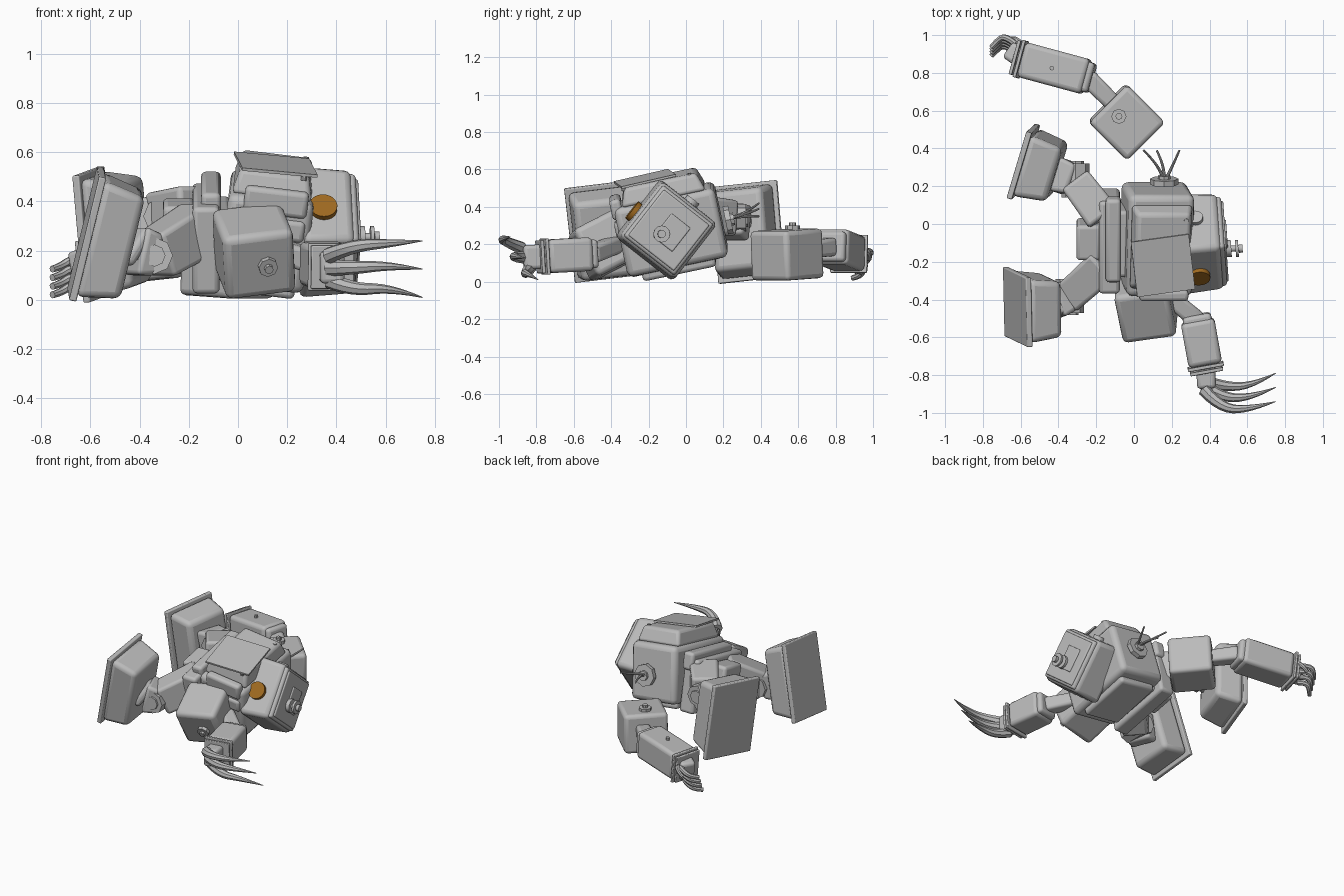
import bpy, bmesh, math
from mathutils import Vector, Matrix, Euler

if "Cube" in bpy.data.objects:
    bpy.data.objects.remove(bpy.data.objects["Cube"])


def material(name, rgb):
    m = bpy.data.materials.new(name)
    m.use_nodes = True
    m.diffuse_color = (*rgb, 1)
    m.node_tree.nodes["Principled BSDF"].inputs["Base Color"].default_value = (*rgb, 1)
    return m


GREY = material("grey metal", (0.5, 0.5, 0.5))
AMBER = material("amber lens", (0.35, 0.145, 0.015))


def frame(x_dir, z_hint=(0, 0, 1)):
    """Rotation whose local x follows x_dir and local z leans to z_hint."""
    x = Vector(x_dir).normalized()
    y = Vector(z_hint).cross(x).normalized()
    return Matrix((x, y, x.cross(y))).transposed()


def euler(x=0, y=0, z=0):
    return Euler([math.radians(a) for a in (x, y, z)]).to_matrix()


def finish(name, mesh, centre, rot, mat=GREY, bevel=0.0):
    mesh.materials.append(mat)
    obj = bpy.data.objects.new(name, mesh)
    bpy.context.collection.objects.link(obj)
    obj.matrix_world = Matrix.Translation(centre) @ rot.to_4x4()
    if bevel:
        mod = obj.modifiers.new("rounded edges", "BEVEL")
        mod.width, mod.segments = bevel, 3
    bpy.ops.object.select_all(action="DESELECT")
    obj.select_set(True)
    bpy.context.view_layer.objects.active = obj
    bpy.ops.object.shade_smooth_by_angle(angle=math.radians(35))


def box(name, centre, size, rot=euler(), taper=1, axis=0, bevel=0.02):
    """Box whose positive end on the given axis is scaled by taper."""
    bm = bmesh.new()
    bmesh.ops.create_cube(bm, size=1)
    for v in bm.verts:
        k = taper if v.co[axis] > 0 else 1
        v.co = Vector(c * s * (1 if i == axis else k)
                      for i, (c, s) in enumerate(zip(v.co, size)))
    mesh = bpy.data.meshes.new(name)
    bm.to_mesh(mesh)
    bm.free()
    finish(name, mesh, centre, rot, bevel=bevel)


def beam(name, a, b, width, height, taper=1, bevel=0.02):
    a, b = Vector(a), Vector(b)
    box(name, (a + b) / 2, ((b - a).length, width, height),
        frame(b - a), taper, bevel=bevel)


def disc(name, centre, direction, radius, depth, sides=8, mat=GREY):
    bm = bmesh.new()
    bmesh.ops.create_cone(bm, cap_ends=True, segments=sides, radius1=radius,
                          radius2=radius, depth=depth)
    mesh = bpy.data.meshes.new(name)
    bm.to_mesh(mesh)
    bm.free()
    rot = Vector(direction).to_track_quat("Z", "Y").to_matrix()
    finish(name, mesh, centre, rot, mat)


def bolt(name, centre, direction, radius=0.04):
    d = Vector(direction).normalized()
    disc(name + "_nut", centre, d, radius, 0.03)
    disc(name + "_pin", Vector(centre) + d * 0.02, d, radius * 0.45, 0.025)


def tube(name, points, radius, tip=1.0):
    """Smooth tube through the points, thinning towards its tip."""
    cu = bpy.data.curves.new(name, "CURVE")
    cu.dimensions, cu.bevel_depth, cu.bevel_resolution = "3D", radius, 2
    cu.use_fill_caps = True
    sp = cu.splines.new("NURBS")
    sp.points.add(len(points) - 1)
    for i, (p, co) in enumerate(zip(sp.points, points)):
        p.co = (*co, 1)
        p.radius = 1 + (tip - 1) * (i / (len(points) - 1)) ** 1.6
    sp.order_u, sp.use_endpoint_u, sp.resolution_u = 3, True, 4
    tmp = bpy.data.objects.new(name + "_path", cu)
    bpy.context.collection.objects.link(tmp)
    mesh = bpy.data.meshes.new_from_object(tmp.evaluated_get(
        bpy.context.evaluated_depsgraph_get()))
    bpy.data.objects.remove(tmp)
    mesh.materials.clear()
    finish(name, mesh, (0, 0, 0), euler())


# Torso, lying along x and leaning to one side
TR = euler(12, 7, 0)
TC = Vector((0.12, -0.08, 0.28))


def on_torso(x, y, z):
    return TC + TR @ Vector((x, y, z))


box("torso", TC, (0.35, 0.55, 0.38), TR, bevel=0.035)
box("torso_cap", on_torso(0, 0, 0.235), (0.33, 0.46, 0.1), TR, 0.85, 2)
box("torso_base", on_torso(0, 0, -0.2), (0.28, 0.4, 0.06), TR)
box("cap_plate", on_torso(0, -0.08, 0.295), (0.31, 0.3, 0.012),
    TR @ euler(0, 0, 8), bevel=0)
for z, h in ((0.18, 0.11), (0.07, 0.09)):
    box("side_panel", on_torso(0.02, -0.26, z), (0.26, 0.06, h), TR)
for y in (-0.2, 0.16):
    disc("torso_rivet", on_torso(0.12, y, 0.28), TR.col[2], 0.012, 0.02)

# Torn shoulder socket with loose wires
bolt("torn_socket", (0.16, 0.225, 0.33), (0, 1, 0.2), 0.075)
for x, z in ((0.05, 0.42), (0.12, 0.35), (0.24, 0.39)):
    tube("loose_wire", [(0.16, 0.22, 0.34), (0.13 + x * 0.3, 0.3, 0.35),
                        (x, 0.39, z)], 0.009, 0.6)

# Head, turned slightly to one side
HR = euler(52, 0, 4)
HC = Vector((0, -0.125, 0.275))
FORWARD, UP, SIDE = HR.col


def on_head(x, y, z):
    return HC + HR @ Vector((x, y, z))


box("head", on_head(0.355, 0, 0), (0.21, 0.395, 0.395), HR, 0.94, bevel=0.03)
box("face_rim", on_head(0.463, 0, 0), (0.03, 0.35, 0.35), HR, 0.96, bevel=0.012)
box("face_screen", on_head(0.478, 0, 0), (0.02, 0.31, 0.31), HR, bevel=0.008)
box("face_plate", on_head(0.488, 0, -0.02), (0.016, 0.16, 0.13), HR, bevel=0.006)
for name, mat, n, slide, r in (("amber_eye", AMBER, SIDE, UP * -0.03, 0.057),
                               ("pale_eye", GREY, UP, SIDE * -0.01, 0.04)):
    spot = HC + n * 0.19 + slide + FORWARD * 0.335
    disc(name + "_socket", spot, n, r * 0.94, 0.03, 20)
    disc(name, spot + n * 0.013, n, r, 0.026, 20, mat)
for x, r, d in ((0.495, 0.045, 0.04), (0.53, 0.016, 0.08), (0.545, 0.045, 0.015),
                (0.565, 0.022, 0.02)):
    disc("nose_valve", (x, -0.13, 0.255), FORWARD, r, d, 12)

# Pelvis
LEAN = euler(12, 0, 0)
box("pelvis_slab", (-0.13, -0.09, 0.25), (0.11, 0.5, 0.36), LEAN)
box("pelvis_rim", (-0.11, -0.08, 0.42), (0.08, 0.45, 0.12), LEAN)
box("waist", (-0.08, -0.08, 0.25), (0.1, 0.36, 0.28), LEAN)
box("hip_block", (-0.24, -0.08, 0.29), (0.13, 0.19, 0.22), LEAN)


# Legs with tall blocky feet
def foot(side, centre, normal, up, hip, knee, ankle):
    rot = frame(normal, up)
    c = Vector(centre)
    n = rot.col[0]
    box(side + "_sole", c + n * 0.015, (0.03, 0.37, 0.52), rot, bevel=0.006)
    box(side + "_foot", c + n * 0.115, (0.18, 0.34, 0.49), rot, 0.87, bevel=0.03)
    beam(side + "_ankle", c + n * 0.18, ankle, 0.16, 0.17)
    beam(side + "_shin", ankle, knee, 0.19, 0.2, 0.85)
    beam(side + "_thigh", knee, hip, 0.17, 0.19, 1.1)
    out = Vector((0, 1 if knee[1] > 0 else -1, 0))
    disc(side + "_knee", Vector(knee), out, 0.075, 0.18)
    disc(side + "_knee_pin", Vector(knee) + out * 0.09, out, 0.045, 0.025)


foot("right", (-0.63, -0.44, 0.272), (0.97, 0.05, -0.23), (0.13, -0.06, 0.52),
     (-0.14, -0.2, 0.3), (-0.34, -0.38, 0.18), (-0.42, -0.41, 0.2))
foot("left", (-0.6, 0.335, 0.265), (0.95, -0.29, 0.06), (-0.05, -0.04, 0.5),
     (-0.16, 0.03, 0.36), (-0.31, 0.23, 0.34), (-0.4, 0.26, 0.31))


# Arms
def forearm(side, shoulder, elbow, wrist, hand, size):
    e, w, h = Vector(elbow), Vector(wrist), Vector(hand)
    d = (w - e).normalized()
    beam(side + "_elbow", shoulder, e + d * 0.03, 0.09, 0.09, 1.1)
    beam(side + "_elbow_cuff", e, e + d * 0.06, size * 0.85, size * 0.85)
    beam(side + "_forearm", e + d * 0.03, w, size, size, bevel=0.025)
    for k, s in ((0.0, 1.07), (0.025, 0.98)):
        beam(side + "_wrist_rim", w + d * k, w + d * (k + 0.018),
             size * s, size * s, bevel=0.005)
    beam(side + "_palm", w, h, 0.1, 0.13)


RA = euler(27, -7, 8)
RC = Vector((0.065, -0.43, 0.2))
box("right_upper_arm", RC, (0.29, 0.285, 0.285), RA, bevel=0.03)
bolt("right_arm_bolt", RC - RA.col[1] * 0.15 + RA.col[0] * 0.03, -RA.col[1])
forearm("right", (0.17, -0.37, 0.2), (0.33, -0.48, 0.15), (0.378, -0.745, 0.135),
        (0.385, -0.87, 0.13), 0.18)

box("left_upper_arm", (-0.04, 0.54, 0.145), (0.285, 0.285, 0.265), euler(3, 0, 45),
    bevel=0.025)
bolt("left_arm_bolt", (-0.08, 0.57, 0.285), (0, 0, 1))
forearm("left", (-0.1, 0.63, 0.17), (-0.22, 0.77, 0.19), (-0.59, 0.87, 0.15),
        (-0.66, 0.92, 0.13), 0.19)
disc("left_forearm_stud", (-0.435, 0.825, 0.265), (0, 0, 1), 0.012, 0.03)

# Long curved claws
for i in range(3):
    y, z = -0.06 * i, 0.04 + 0.09 * i
    tube("claw", [(0.37, -0.83 + y * 0.4, 0.08 + 0.05 * i), (0.46, -0.86 + y, z),
                  (0.62, -0.86 + y, z + 0.01), (0.75, -0.79 - 0.075 * i, 0.01 + 0.115 * i)],
         0.034, 0.06)

# Short bent fingers and thumb
for i in range(4):
    y, z = 0.91 + 0.015 * i, 0.03 + 0.035 * i
    tube("finger", [(-0.63, y, z + 0.03), (-0.68, y + 0.04, z + 0.03),
                    (-0.72, y + 0.02, z), (-0.755, y - 0.02, z - 0.01)], 0.018, 0.8)
tube("thumb", [(-0.6, 0.93, 0.18), (-0.6, 0.985, 0.17), (-0.66, 0.98, 0.12)], 0.018, 0.7)
